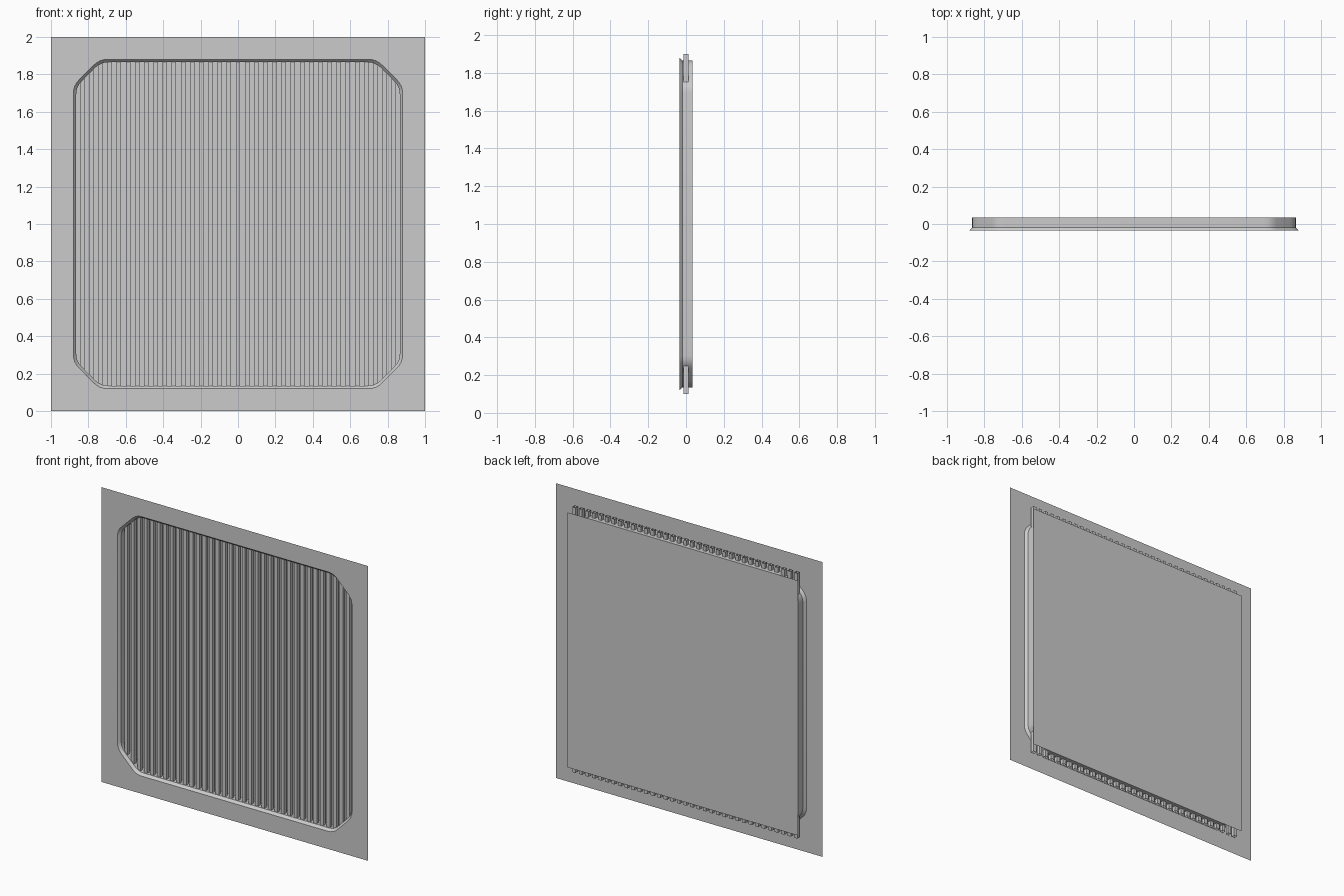
import bpy
import bmesh
import math
from mathutils import Vector

if "Cube" in bpy.data.objects:
    bpy.data.objects.remove(bpy.data.objects["Cube"])

grey = bpy.data.materials.new("light_grey")
grey.diffuse_color = (0.6, 0.6, 0.6, 1)
grey.use_nodes = True
grey.node_tree.nodes["Principled BSDF"].inputs["Base Color"].default_value = grey.diffuse_color

FRONT, STEP, BACK = -0.035, -0.018, 0.035   # depths of the recess
MID = 1.0                                   # height of the centre


def finish(name, bm, smooth=False):
    mesh = bpy.data.meshes.new(name)
    bm.to_mesh(mesh)
    bm.free()
    mesh.materials.append(grey)
    obj = bpy.data.objects.new(name, mesh)
    bpy.context.collection.objects.link(obj)
    if smooth:
        bpy.ops.object.select_all(action='DESELECT')
        obj.select_set(True)
        bpy.context.view_layer.objects.active = obj
        bpy.ops.object.shade_smooth_by_angle(angle=math.radians(30))
    return obj


def rounded_octagon(half, cut, radius=0.04, steps=4):
    """Square with chamfered corners, each bend eased by a small curve."""
    a, b = half, half - cut
    corners = [Vector(p) for p in ((a, -b), (a, b), (b, a), (-b, a),
                                   (-a, b), (-a, -b), (-b, -a), (b, -a))]
    points = []
    for i, p in enumerate(corners):
        start = p + (corners[i - 1] - p).normalized() * radius
        end = p + (corners[(i + 1) % 8] - p).normalized() * radius
        for k in range(steps + 1):
            t = k / steps
            points.append(start * (1 - t) ** 2 + p * 2 * t * (1 - t) + end * t * t)
    return points


def add_ring(bm, points, y):
    return [bm.verts.new((p.x, y, MID + p.y)) for p in points]


def square(half):
    return [Vector(p) for p in ((half, -half), (half, half), (-half, half), (-half, -half))]


outer = rounded_octagon(0.88, 0.14)
inner = rounded_octagon(0.865, 0.131)

# Flat wall panel with the opening
bm = bmesh.new()
edges = []
for loop in (square(1.0), outer):
    ring = add_ring(bm, loop, FRONT)
    edges += [bm.edges.new((ring[i - 1], ring[i])) for i in range(len(ring))]
bmesh.ops.triangle_fill(bm, edges=edges, use_beauty=True, normal=(0, -1, 0))
bm.normal_update()
for face in bm.faces:
    if face.normal.y > 0:
        face.normal_flip()
finish("wall_panel", bm)

# Recess rim: flared lip, then a straight sleeve, facing inward
bm = bmesh.new()
rings = [add_ring(bm, outer, FRONT), add_ring(bm, inner, STEP), add_ring(bm, inner, BACK)]
for r0, r1 in zip(rings, rings[1:]):
    for i in range(len(r0)):
        bm.faces.new((r0[i - 1], r0[i], r1[i], r1[i - 1]))
bm.normal_update()
for face in bm.faces:
    c = face.calc_center_median()
    if face.normal.x * c.x + face.normal.z * (c.z - MID) > 0:
        face.normal_flip()
finish("recess_rim", bm, smooth=True)

# Square plate closing the back of the recess
bm = bmesh.new()
bm.faces.new(add_ring(bm, square(0.865), BACK))
finish("back_plate", bm)

# Row of upright open-ended bars
bm = bmesh.new()
COUNT, PITCH, R = 35, 0.049, 0.012
for n in range(COUNT):
    x = (n - (COUNT - 1) / 2) * PITCH
    section = [(x - R, -R), (x + R, -R), (x + R, R), (x - R, R)]
    low = [bm.verts.new((px, py, 0.10)) for px, py in section]
    high = [bm.verts.new((px, py, 1.90)) for px, py in section]
    for i in range(4):
        bm.faces.new((low[i - 1], low[i], high[i], high[i - 1]))
finish("grille_bars", bm)
